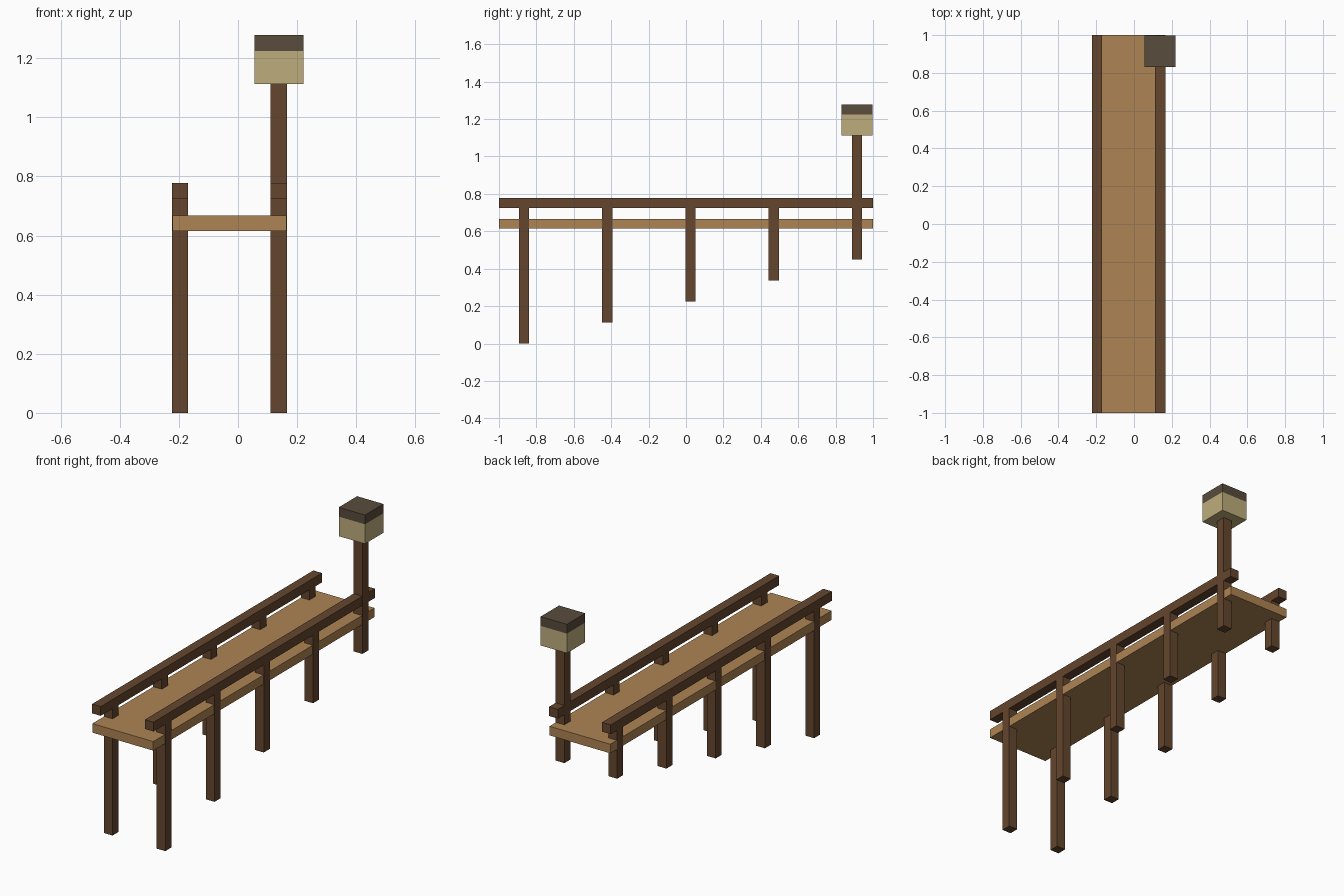
import bpy

cube = bpy.data.objects.get("Cube")
if cube:
    bpy.data.objects.remove(cube, do_unlink=True)


def material(name, rgb):
    """Flat material from 0-255 sRGB values."""
    lin = [((c / 255 + 0.055) / 1.055) ** 2.4 for c in rgb] + [1.0]
    m = bpy.data.materials.new(name)
    m.use_nodes = True
    m.diffuse_color = lin
    bsdf = m.node_tree.nodes["Principled BSDF"]
    bsdf.inputs["Base Color"].default_value = lin
    bsdf.inputs["Roughness"].default_value = 0.9
    return m


PLANK = material("light plank wood", (174, 132, 83))
TIMBER = material("dark timber", (100, 70, 46))
GLASS = material("lantern glow", (190, 174, 124))
CAP = material("lantern cap", (88, 76, 60))


def box(name, x, y, z, mat):
    """Box spanning the given (min, max) range on each axis."""
    bpy.ops.mesh.primitive_cube_add(size=1, location=[sum(r) / 2 for r in (x, y, z)])
    ob = bpy.context.object
    ob.name = name
    ob.scale = [r[1] - r[0] for r in (x, y, z)]
    bpy.ops.object.transform_apply(location=False, rotation=False, scale=True)
    ob.data.materials.append(mat)
    return ob


def around(c, half):
    return (c - half, c + half)


HALF = 0.0275                            # half thickness of the timbers
SIDES = {"right": -0.196, "left": 0.138}
DECK_Z = (0.615, 0.667)
RAIL_Z = (0.725, 0.778)
LAMP_Z = (1.113, 1.225, 1.278)           # lantern bottom, cap bottom, cap top
POSTS = 5

# Deck, a hair inside the posts so that their outer faces show
box("deck", (SIDES["right"] - HALF + 0.002, SIDES["left"] + HALF - 0.002),
    (-1, 1), DECK_Z, PLANK)

# Rails and posts; the posts get shorter towards the back
for side, x in SIDES.items():
    box(f"{side}_rail", around(x, HALF), (-1, 1), RAIL_Z, TIMBER)
    for i in range(POSTS):
        y = -0.866 + 0.445 * i
        lamp = side == "left" and i == POSTS - 1
        box("lamp_post" if lamp else f"{side}_post_{i + 1}",
            around(x, HALF + (0.0005 if lamp else 0)), around(y, HALF),
            (0.112 * i, LAMP_Z[0] if lamp else RAIL_Z[0]), TIMBER)

# Lantern on top of the tall post
lx, ly = around(SIDES["left"], 0.083), around(0.915, 0.083)
box("lantern_light", lx, ly, LAMP_Z[:2], GLASS)
box("lantern_cap", lx, ly, LAMP_Z[1:], CAP)
